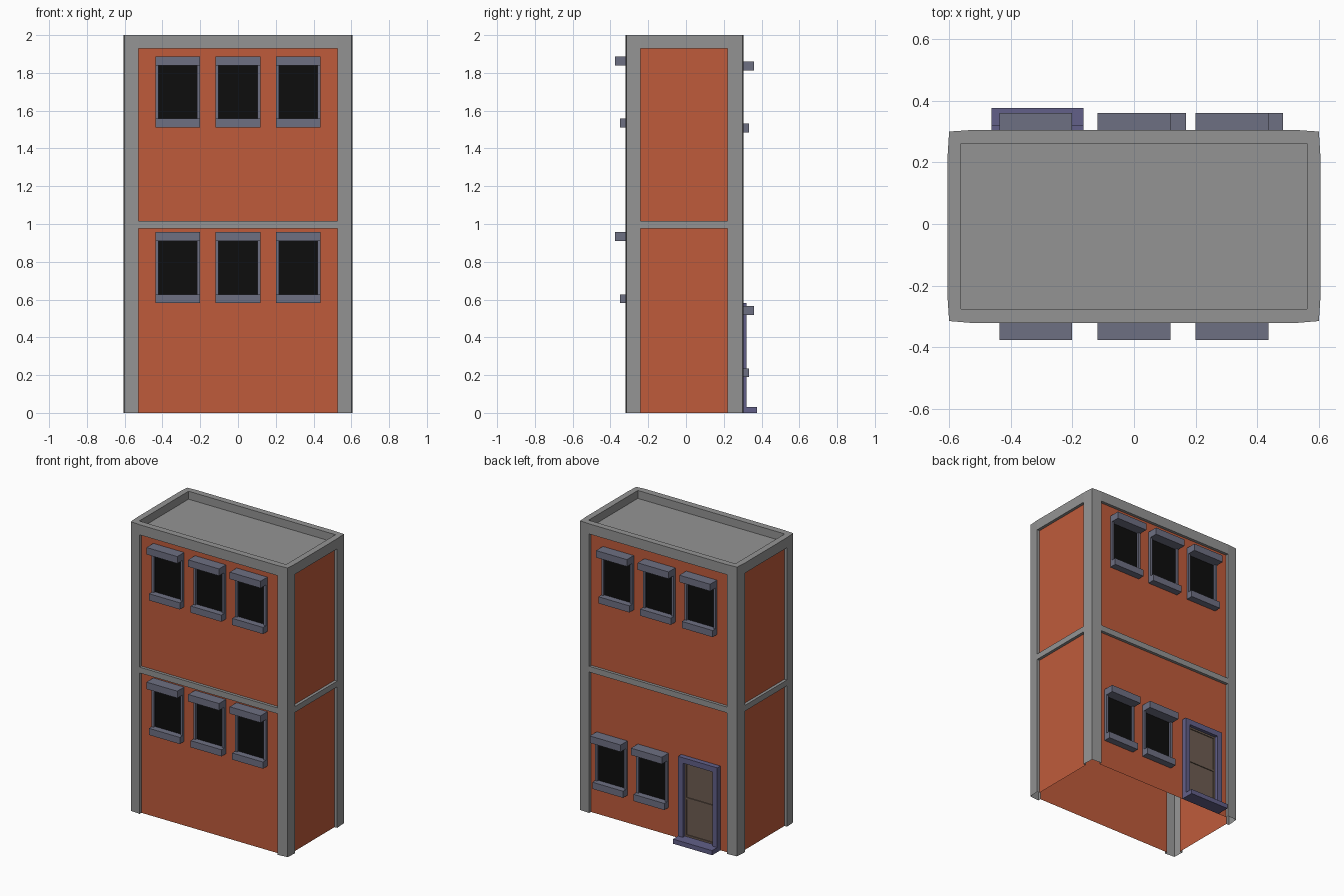
import bpy, bmesh

if "Cube" in bpy.data.objects:
    bpy.data.objects.remove(bpy.data.objects["Cube"])


def material(name, rgb):
    m = bpy.data.materials.new(name)
    m.diffuse_color = (*rgb, 1)
    m.use_nodes = True
    m.node_tree.nodes["Principled BSDF"].inputs["Base Color"].default_value = m.diffuse_color
    return m


GREY = material("concrete", (0.296, 0.296, 0.296))
BRICK = material("brick", (0.52, 0.105, 0.044))
SLATE = material("slate", (0.155, 0.16, 0.225))
GLASS = material("dark_glass", (0.004, 0.004, 0.004))
VIOLET = material("door_trim", (0.122, 0.117, 0.25))
BROWN = material("door_wood", (0.155, 0.11, 0.084))


def finish(bm, name, mats):
    me = bpy.data.meshes.new(name)
    bm.to_mesh(me)
    bm.free()
    for m in mats:
        me.materials.append(m)
    ob = bpy.data.objects.new(name, me)
    bpy.context.collection.objects.link(ob)
    return ob


def box(bm, x0, x1, y0, y1, z0, z1, mat=0):
    """Axis-aligned box from its limits."""
    vs = bmesh.ops.create_cube(bm, size=1)["verts"]
    y0, y1 = min(y0, y1), max(y0, y1)
    for v in vs:
        v.co = (x1 if v.co.x > 0 else x0, y1 if v.co.y > 0 else y0, z1 if v.co.z > 0 else z0)
    for f in {f for v in vs for f in v.link_faces}:
        f.material_index = mat


# Building shell: slightly bowed outline, open underneath, sunken brick panels
RECESS = 0.02
outline = [(-.60, -.315), (-.528, -.321), (.528, -.321), (.60, -.315),
           (.605, -.24), (.605, .22), (.60, .30), (.528, .305),
           (-.528, .305), (-.60, .30), (-.605, .22), (-.605, -.24)]
levels = [0, .975, 1.015, 1.93, 2]
bm = bmesh.new()
rings = [[bm.verts.new((x, y, z)) for x, y in outline] for z in levels]
panels = []
for k in range(4):
    for i in range(12):
        j = (i + 1) % 12
        f = bm.faces.new((rings[k][i], rings[k][j], rings[k + 1][j], rings[k + 1][i]))
        if i % 3 == 1 and k in (0, 2):
            panels.append(f)

# Parapet rim and sunken roof
inner = [(-.562, -.276), (.562, -.276), (.562, .262), (-.562, .262)]
rim = [bm.verts.new((x, y, 2)) for x, y in inner]
roof = [bm.verts.new((x, y, 1.945)) for x, y in inner]
for s in range(4):
    t = (s + 1) % 4
    bm.faces.new([rings[4][(3 * s + n) % 12] for n in range(4)] + [rim[t], rim[s]])
    bm.faces.new((rim[s], rim[t], roof[t], roof[s]))
bm.faces.new(roof)

bm.normal_update()
for f in panels:
    n = f.normal.copy()
    old = list(f.verts)
    new = [bm.verts.new(v.co - n * RECESS) for v in old]
    for a in range(4):
        b = (a + 1) % 4
        if old[a].co.z + old[b].co.z > 0:      # no ledge at ground level
            bm.faces.new((old[a], old[b], new[b], new[a]))
    bm.faces.new(new).material_index = 1
bmesh.ops.delete(bm, geom=panels, context='FACES_ONLY')
finish(bm, "building_shell", [GREY, BRICK])

FRONT, BACK = -.321 + RECESS, .305 - RECESS


def window(name, cx, ztop, wall):
    """Lintel, sill, two jambs and a dark pane on a wall plane."""
    d = -1 if wall < 0 else 1
    w = .118
    bm = bmesh.new()
    box(bm, cx - w, cx + w, wall, wall + d * .075, ztop - .048, ztop)
    box(bm, cx - w, cx + w, wall, wall + d * .048, ztop - .376, ztop - .330)
    for s in (-1, 1):
        a, b = sorted((cx + s * w, cx + s * (w - .016)))
        box(bm, a, b, wall, wall + d * .018, ztop - .330, ztop - .048)
    box(bm, cx - w + .016, cx + w - .016, wall, wall + d * .004, ztop - .330, ztop - .048, 1)
    finish(bm, name, [SLATE, GLASS])


# Windows
for n, cx in enumerate((-.319, .0, .318)):
    window(f"front_upper_window_{n}", cx, 1.888, FRONT)
    window(f"front_lower_window_{n}", cx, .957, FRONT)
    window(f"back_upper_window_{n}", cx, 1.861, BACK)
for n, cx in enumerate((.051, .366)):
    window(f"back_lower_window_{n}", cx, .566, BACK)

# Door frame and step
X0, X1 = -.463, -.164
bm = bmesh.new()
box(bm, X0, X0 + .036, BACK, .32, .03, .545)
box(bm, X1 - .036, X1, BACK, .32, .03, .545)
box(bm, X0, X1, BACK, .32, .545, .583)
box(bm, X0, X1, BACK, .376, 0, .032)
finish(bm, "door_frame_and_step", [VIOLET])

# Door leaf: backing with rails and stiles around two sunken panels
bm = bmesh.new()
a, b = X0 + .036, X1 - .036
box(bm, a, b, BACK, BACK + .006, .032, .545)
for x in (a, b - .012):
    box(bm, x, x + .012, BACK + .006, BACK + .012, .032, .545)
for z0, z1 in ((.032, .044), (.290, .302), (.533, .545)):
    box(bm, a + .012, b - .012, BACK + .006, BACK + .012, z0, z1)
finish(bm, "door_leaf", [BROWN])
